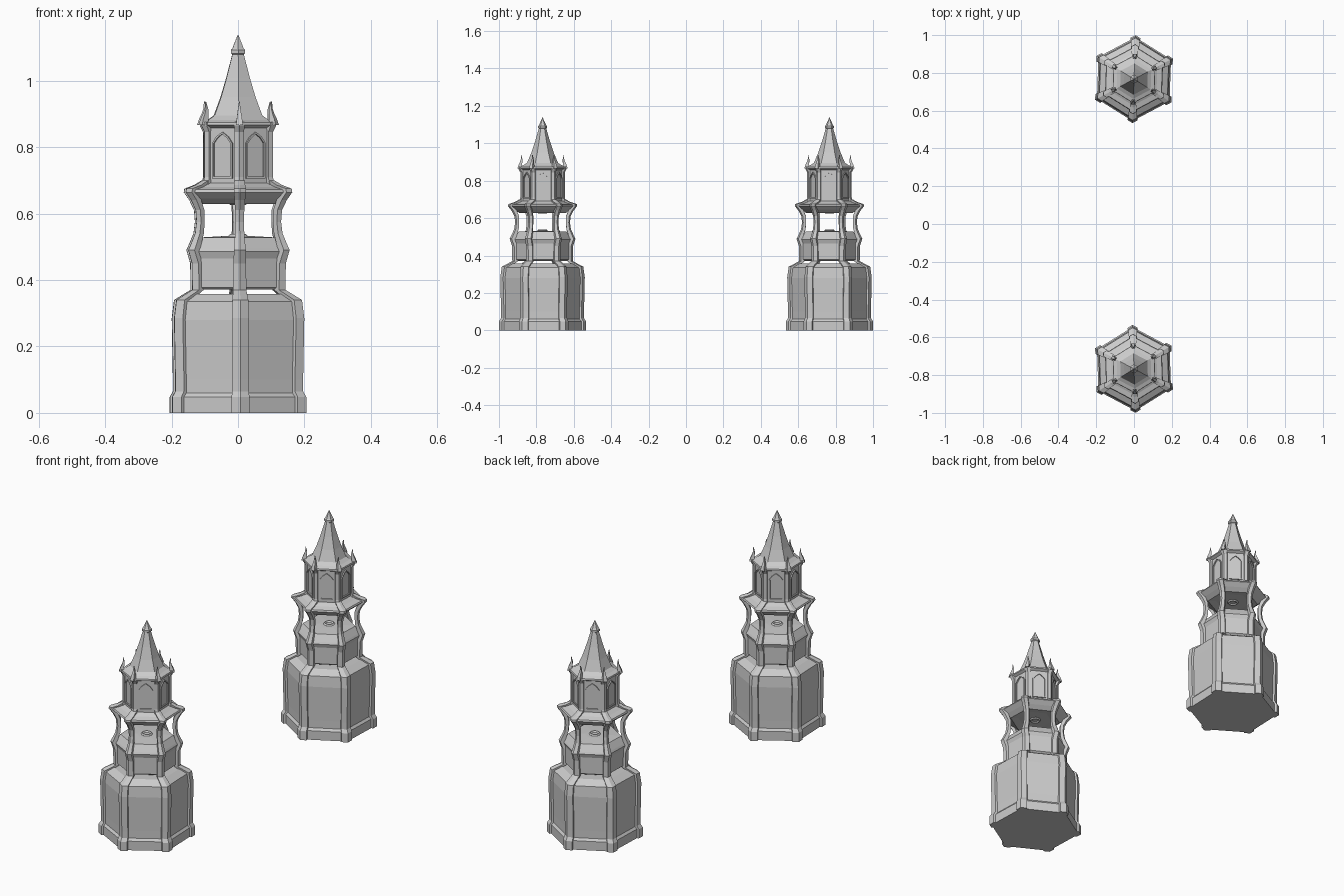
import bpy, bmesh, math
from mathutils import Vector

if "Cube" in bpy.data.objects:
    bpy.data.objects.remove(bpy.data.objects["Cube"])

CY = -0.767            # centre of the front tower; the other one is its mirror
TURN = math.radians(-88)


def corner(k):
    return TURN + k * math.pi / 3


def place(r, t, z, a):
    """Point at radius r and sideways offset t, seen along angle a."""
    return Vector((r * math.cos(a) - t * math.sin(a),
                   CY + r * math.sin(a) + t * math.cos(a), z))


def finish(bm, name):
    bmesh.ops.recalc_face_normals(bm, faces=bm.faces)
    me = bpy.data.meshes.new(name)
    bm.to_mesh(me)
    bm.free()
    ob = bpy.data.objects.new(name, me)
    bpy.context.collection.objects.link(ob)
    m = ob.modifiers.new("second_tower", 'MIRROR')
    m.use_axis = (False, True, False)
    m.use_mirror_merge = False
    return ob


def loft(bm, rings, closed=False):
    vs = [[bm.verts.new(p) for p in ring] for ring in rings]
    n = len(vs[0])
    pairs = list(zip(vs, vs[1:]))
    if closed:
        pairs.append((vs[-1], vs[0]))
    for a, b in pairs:
        for i in range(n):
            j = (i + 1) % n
            bm.faces.new((a[i], a[j], b[j], b[i]))
    if not closed:
        bm.faces.new(vs[0])
        bm.faces.new(vs[-1])


def hex_part(name, profile):
    """Six-sided stack from (radius, z) pairs."""
    bm = bmesh.new()
    loft(bm, [[place(r, 0, z, corner(k)) for k in range(6)] for r, z in profile])
    return finish(bm, name)


def corner_posts(name, path):
    """Six folded corner strips from (outer radius, z, half width, depth)."""
    bm = bmesh.new()
    for k in range(6):
        a = corner(k)
        loft(bm, [[place(r, 0, z, a), place(r - 0.577 * w, w, z, a),
                   place(r - d, w * 0.8, z, a), place(r - d, -w * 0.8, z, a),
                   place(r - 0.577 * w, -w, z, a)] for r, z, w, d in path])
    return finish(bm, name)


# Hexagonal bodies
hex_part("lower_body", [(.222, 0), (.222, .048), (.211, .06), (.211, .1), (.215, .28),
                        (.208, .335), (.168, .358), (.150, .358)])
hex_part("middle_body", [(.140, .371), (.150, .378), (.150, .465), (.158, .485),
                         (.152, .495), (.128, .528), (.05, .532)])
hex_part("balcony_roof", [(.085, .632), (.125, .628), (.15, .645), (.174, .664),
                          (.17, .672), (.14, .68), (.115, .692)])
hex_part("upper_body", [(.112, .685), (.112, .87)])
hex_part("spire_roof", [(.112, .858), (.128, .866), (.126, .874), (.104, .882), (.083, .895),
                        (.060, .95), (.040, 1.01), (.021, 1.075), (.019, 1.08)])
hex_part("spire_tip", [(.019, 1.078), (.024, 1.082), (.024, 1.092), (.019, 1.098),
                       (.001, 1.138)])

# Corner posts that run up the tower and carry the balcony roof
corner_posts("corner_posts", [
    (.233, 0, .027, .045), (.233, .048, .027, .045), (.222, .065, .025, .04),
    (.222, .1, .025, .04), (.226, .285, .025, .04), (.218, .34, .024, .045),
    (.162, .37, .02, .03), (.163, .45, .019, .03), (.176, .49, .018, .032),
    (.165, .512, .016, .028), (.152, .54, .014, .024), (.147, .575, .013, .022),
    (.150, .61, .014, .024), (.166, .64, .016, .028), (.185, .664, .018, .04),
    (.183, .675, .018, .04), (.150, .686, .017, .03), (.124, .70, .015, .02)])
corner_posts("upper_columns", [(.126, .685, .016, .025), (.119, .71, .014, .02),
                               (.119, .845, .014, .02), (.130, .865, .016, .03),
                               (.130, .876, .015, .03)])

# Hooked finials above the eave corners
bm = bmesh.new()
horn = [(.134, .866, .011, .024), (.128, .885, .008, .018), (.121, .90, .006, .013),
        (.116, .915, .004, .008), (.1155, .937, .001, .002)]
for k in range(6):
    loft(bm, [[place(r, w, z, corner(k)), place(r - d, w, z, corner(k)),
               place(r - d, -w, z, corner(k)), place(r, -w, z, corner(k))]
              for r, z, w, d in horn])
finish(bm, "corner_finials")

# Pointed window frames on each upper face
bm = bmesh.new()
wall = .112 * math.cos(math.pi / 6)


def arch(inset, depth, a):
    w = .034 - inset
    pts = [(-w, .706 + inset), (w, .706 + inset), (w, .812), (w * .6, .831 - inset * .7),
           (0, .846 - inset), (-w * .6, .831 - inset * .7), (-w, .812)]
    return [place(wall + depth, t, z, a) for t, z in pts]


for k in range(6):
    a = corner(k) + math.pi / 6
    loft(bm, [arch(0, -.002, a), arch(0, .006, a), arch(.006, .006, a),
              arch(.006, -.002, a)], closed=True)
finish(bm, "window_frames")

# Small rings on the balcony floor and ceiling
bm = bmesh.new()
for z in (.533, .631):
    rings = []
    for i in range(12):
        a = i * math.pi / 6
        rings.append([place(.022 + .006 * math.cos(b), 0, z + .006 * math.sin(b), a)
                      for b in (0, math.pi / 2, math.pi, 1.5 * math.pi)])
    loft(bm, rings, closed=True)
finish(bm, "balcony_rings")
